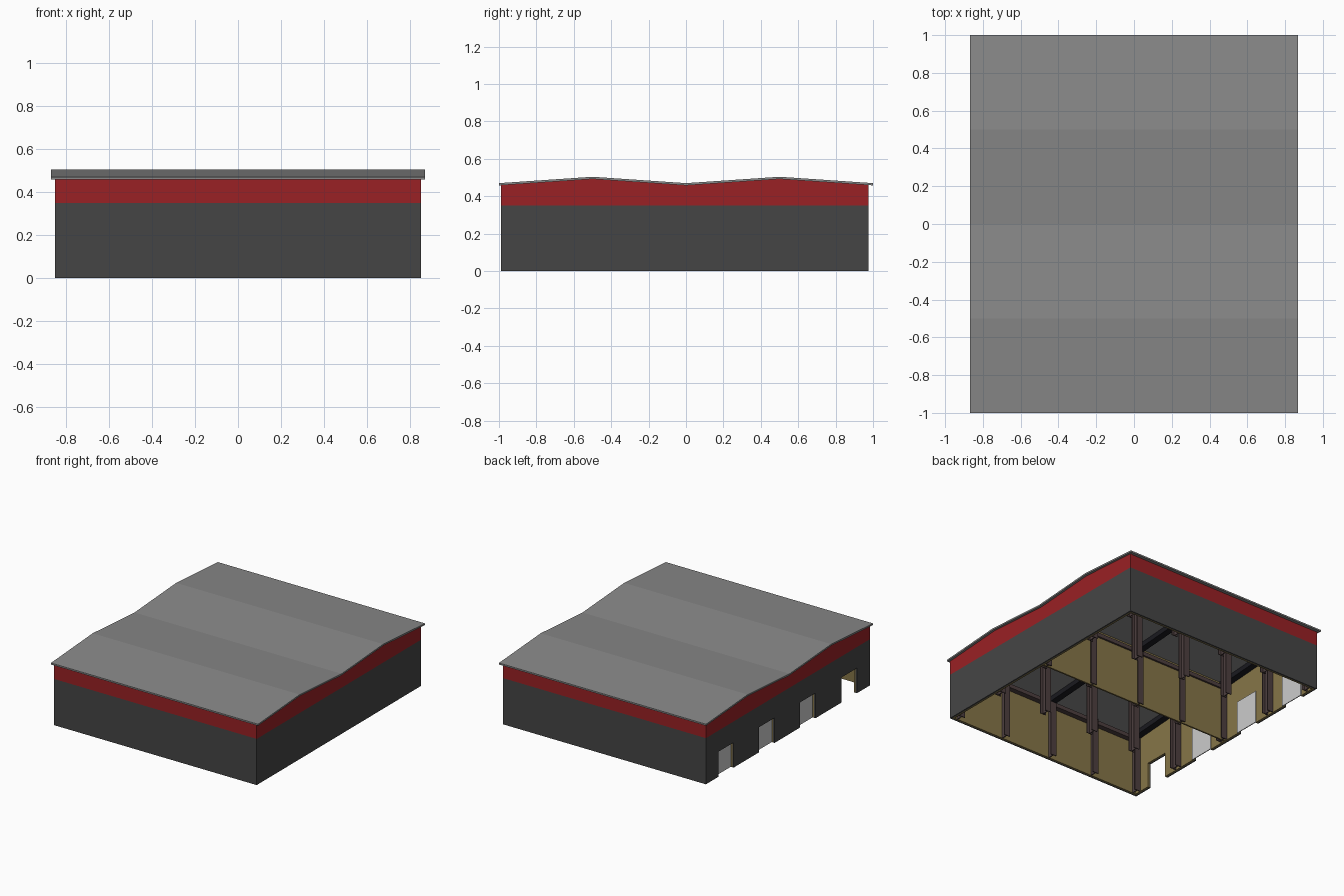
import bpy

if "Cube" in bpy.data.objects:
    bpy.data.objects.remove(bpy.data.objects["Cube"])

def mat(name, r, g, b):
    m = bpy.data.materials.new(name)
    m.diffuse_color = (r, g, b, 1)
    m.use_nodes = True
    m.node_tree.nodes["Principled BSDF"].inputs["Base Color"].default_value = m.diffuse_color
    return m

DARK = mat("dark_cladding", .06, .06, .06)
RED = mat("red_band", .32, .015, .018)
ROOF = mat("roof_grey", .25, .25, .25)
LINER = mat("tan_liner", .24, .18, .065)
STEEL = mat("brown_steel", .075, .05, .05)
BLACK = mat("black_rafter", .01, .01, .014)
DOOR = mat("door_grey", .55, .55, .55)

X, Y0, Y1 = .85, -.99, .975            # outer wall faces
RIDGES = [(-1, 0), (-.5, .034), (0, 0), (.5, .034), (1, 0)]
DOORS = [-.74, -.245, .245, .735]
DOOR_W, DOOR_H = .185, .19
ROWS = [-.945, -.5, 0, .5, .93]
COLS = [-.8, -.42, -.035, .39, .8]


def prism(name, pts, axis, lo, hi, m):
    """Extrude a flat outline along x (pts = y,z) or z (pts = x,y)."""
    def put(p, t):
        return (t, p[0], p[1]) if axis == 'x' else (p[0], p[1], t)
    n = len(pts)
    verts = [put(p, lo) for p in pts] + [put(p, hi) for p in pts]
    faces = [list(range(n))[::-1], list(range(n, 2 * n))]
    faces += [[i, (i + 1) % n, n + (i + 1) % n, n + i] for i in range(n)]
    me = bpy.data.meshes.new(name)
    me.from_pydata(verts, [], faces)
    me.materials.append(m)
    ob = bpy.data.objects.new(name, me)
    bpy.context.collection.objects.link(ob)
    return ob


def box(name, x0, x1, y0, y1, z0, z1, m):
    return prism(name, [(x0, y0), (x1, y0), (x1, y1), (x0, y1)], 'z', z0, z1, m)


def roof_line(base, y0, y1):
    """Double-pitched roof profile from y0 to y1."""
    pts = []
    for y, dz in RIDGES:
        if abs(y) == 1:
            edge = y0 if y < 0 else y1
            dz, y = .068 * (1 - abs(edge)), edge
        pts.append((y, base + dz))
    return pts


def notched_bottom(y0, y1):
    """Ground line with a notch for each door."""
    pts = [(y0, 0)]
    for d in DOORS:
        a, b = d - DOOR_W / 2, d + DOOR_W / 2
        pts += [(a, 0), (a, DOOR_H), (b, DOOR_H), (b, 0)]
    return pts + [(y1, 0)]


# Roof sheet
prism("roof", roof_line(.458, -1, 1) + roof_line(.47, -1, 1)[::-1], 'x', -.868, .868, ROOF)

# Side walls: cladding, red gable band and inner liner
T = .012
for name, s in (("left", -1), ("right", 1)):
    def span(a, b):
        return sorted((s * a, s * b))
    ground = notched_bottom if s < 0 else (lambda a, b: [(a, 0), (b, 0)])
    prism(name + "_wall", ground(Y0, Y1) + [(Y1, .35), (Y0, .35)], 'x', *span(X - T, X), DARK)
    prism(name + "_red_band", [(Y0, .35), (Y1, .35)] + roof_line(.458, Y0, Y1)[::-1],
          'x', *span(X - T, X), RED)
    a, b = Y0 + T, Y1 - T
    prism(name + "_liner", ground(a, b) + roof_line(.457, a, b)[::-1],
          'x', *span(X - 2 * T, X - T), LINER)

# Front and back walls
for name, y, s in (("front", Y0, 1), ("back", Y1, -1)):
    a, b = sorted((y, y + s * T))
    box(name + "_wall", T - X, X - T, a, b, 0, .35, DARK)
    box(name + "_red_band", T - X, X - T, a, b, .35, .458, RED)
    a, b = sorted((y + s * T, y + s * 2 * T))
    box(name + "_liner", 2 * T - X, X - 2 * T, a, b, 0, .455, LINER)

# Middle partition
box("partition", 2 * T - X, X - 2 * T, -.006, .006, 0, .455, LINER)

# Closed doors behind the openings; the front-most opening stays empty
for d in DOORS[1:]:
    box("door", -X + 2 * T, -X + 2 * T + .006, d - .1, d + .1, 0, .25, DOOR)

# H-section columns
for y in ROWS:
    for x in COLS:
        w, h, t = .025, .03, .006
        outline = [(-w, -h), (w, -h), (w, t - h), (t / 2, t - h), (t / 2, h - t), (w, h - t),
                   (w, h), (-w, h), (-w, h - t), (-t / 2, h - t), (-t / 2, t - h), (-w, t - h)]
        prism("column", [(x + p, y + q) for p, q in outline], 'z', 0, .44, STEEL)

# Wall-top beams across the outer and middle column rows
for y in (ROWS[0], ROWS[2], ROWS[4]):
    box("cross_beam", 2 * T - X, X - 2 * T, y - .02, y + .02, .405, .435, STEEL)

# Rafters following the roof pitch
for x in (COLS[0], COLS[2], COLS[4]):
    prism("rafter", roof_line(.42, -.965, .95) + roof_line(.457, -.965, .95)[::-1],
          'x', x - .025, x + .025, BLACK)
